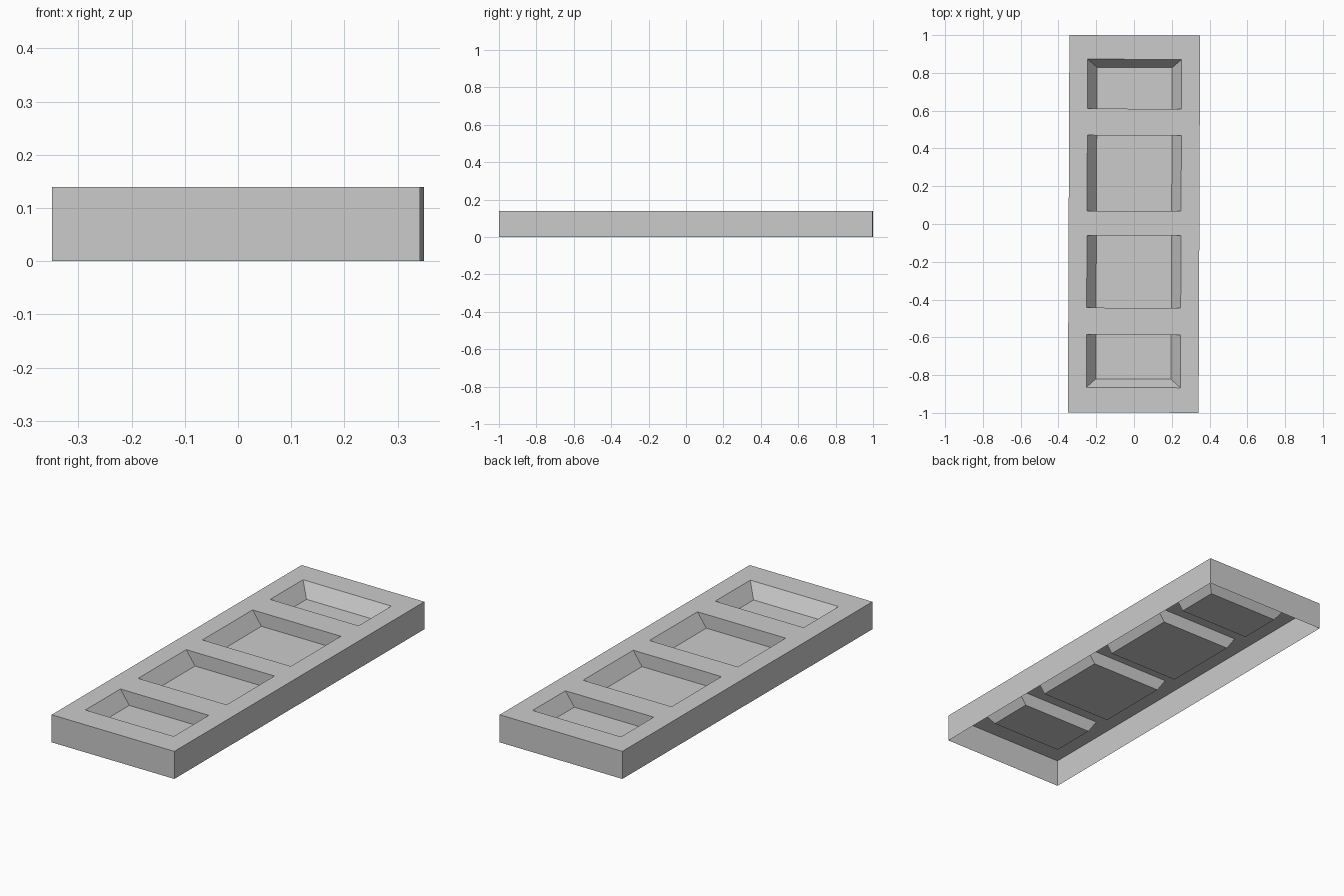
import bpy
import bmesh
from mathutils import Matrix, Vector

cube = bpy.data.objects.get("Cube")
if cube:
    bpy.data.objects.remove(cube, do_unlink=True)

WIDTH, LENGTH, HEIGHT, DEPTH = 0.692, 1.997, 0.14, 0.07
RIM_X, FLOOR_X = 0.249, 0.199
# Each pocket: front rim, back rim, front floor edge, back floor edge
POCKETS = [
    (-0.866, -0.586, -0.821, -0.586),
    (-0.444, -0.061, -0.444, -0.061),
    (0.069, 0.469, 0.069, 0.469),
    (0.61, 0.872, 0.61, 0.829),
]

grey = bpy.data.materials.new("plain grey")
grey.use_nodes = True
colour = (0.6, 0.6, 0.6, 1)
grey.diffuse_color = colour
grey.node_tree.nodes["Principled BSDF"].inputs["Base Color"].default_value = colour

# Open-bottomed box shell
bm = bmesh.new()
bmesh.ops.create_cube(bm, size=1)
bmesh.ops.scale(bm, vec=(WIDTH, LENGTH, HEIGHT), verts=bm.verts)
bmesh.ops.translate(bm, vec=(0, 0, HEIGHT / 2), verts=bm.verts)
bottom = [f for f in bm.faces if f.normal.z < -0.5]
bmesh.ops.delete(bm, geom=bottom, context="FACES")


def cut(point, normal):
    geom = bm.verts[:] + bm.edges[:] + bm.faces[:]
    bmesh.ops.bisect_plane(bm, geom=geom, plane_co=point, plane_no=normal)


# Cut the pocket rims into the top
for x in (-RIM_X, RIM_X):
    cut((x, 0, 0), (1, 0, 0))
for pocket in POCKETS:
    for y in pocket[:2]:
        cut((0, y, 0), (0, 1, 0))
bm.normal_update()


# Push each pocket floor down and taper its walls
def pocket_face(front, back):
    for f in bm.faces:
        c = f.calc_center_median()
        if f.normal.z > 0.9 and abs(c.x) < RIM_X and front < c.y < back:
            return f


for front, back, floor_front, floor_back in POCKETS:
    face = pocket_face(front, back)
    floor = bmesh.ops.extrude_discrete_faces(bm, faces=[face])["faces"][0]
    middle = (front + back) / 2
    for v in floor.verts:
        v.co = Vector((FLOOR_X if v.co.x > 0 else -FLOOR_X,
                       floor_back if v.co.y > middle else floor_front,
                       HEIGHT - DEPTH))

# The whole tray sits very slightly turned
bmesh.ops.rotate(bm, cent=(0, 0, 0), matrix=Matrix.Rotation(-0.004, 3, "Z"), verts=bm.verts)

mesh = bpy.data.meshes.new("pocketed_tray")
bm.to_mesh(mesh)
bm.free()
mesh.materials.append(grey)
tray = bpy.data.objects.new("pocketed_tray", mesh)
bpy.context.collection.objects.link(tray)
